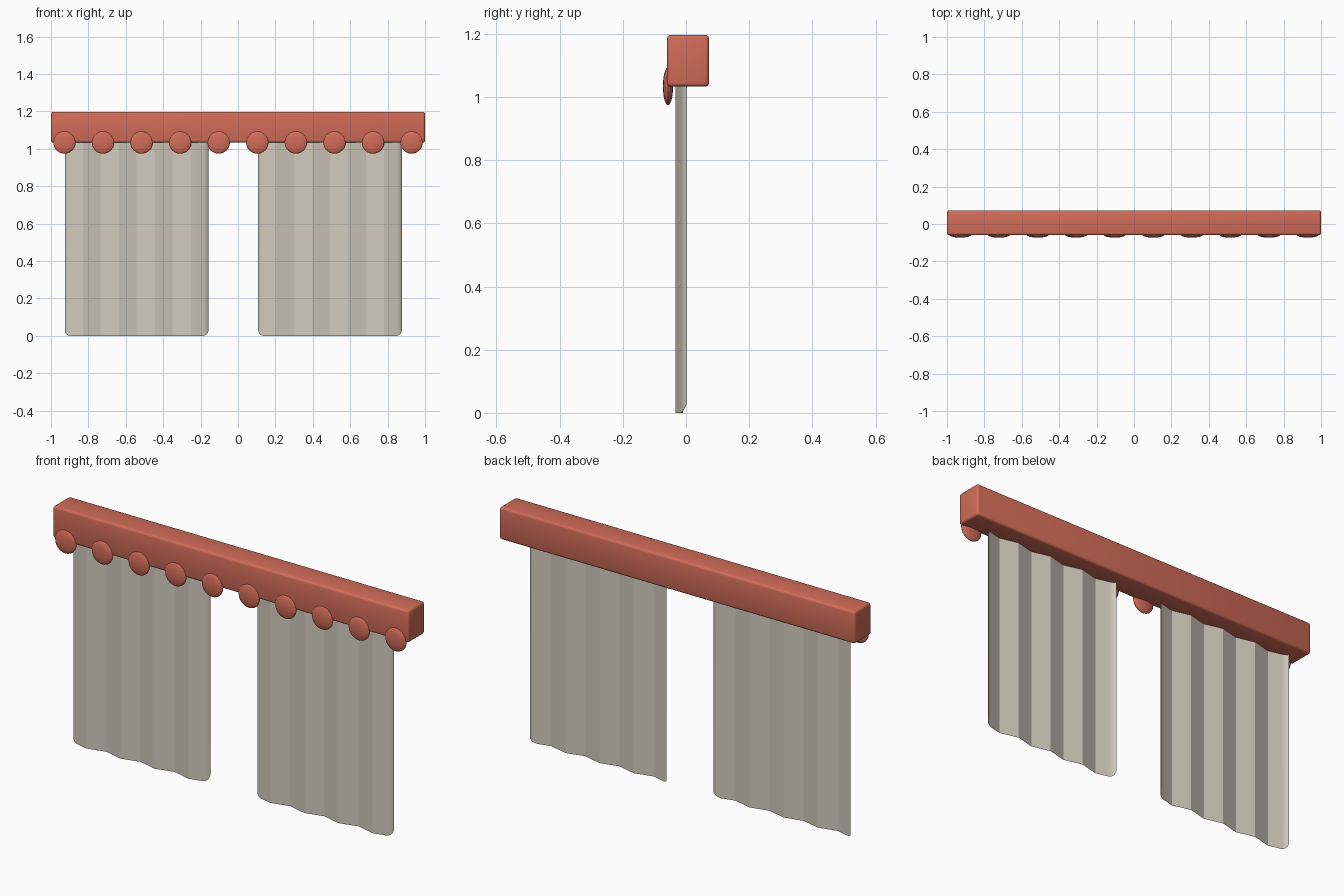
import bpy, bmesh, math
from mathutils import Matrix

cube = bpy.data.objects.get("Cube")
if cube:
    bpy.data.objects.remove(cube, do_unlink=True)


def make_material(name, rgb):
    mat = bpy.data.materials.new(name)
    mat.use_nodes = True
    color = (*rgb, 1.0)
    mat.diffuse_color = color
    mat.node_tree.nodes["Principled BSDF"].inputs["Base Color"].default_value = color
    mat.roughness = 0.8
    return mat


RED = make_material("terracotta_red", (0.64, 0.15, 0.098))
LINEN = make_material("linen_beige", (0.64, 0.59, 0.51))


def add_object(name, bm, mat, smooth_angle=None):
    mesh = bpy.data.meshes.new(name)
    bm.to_mesh(mesh)
    bm.free()
    mesh.materials.append(mat)
    obj = bpy.data.objects.new(name, mesh)
    bpy.context.collection.objects.link(obj)
    if smooth_angle:
        bpy.ops.object.select_all(action="DESELECT")
        obj.select_set(True)
        bpy.context.view_layer.objects.active = obj
        bpy.ops.object.shade_smooth_by_angle(angle=math.radians(smooth_angle))
    return obj


# Pelmet box with softened edges
bm = bmesh.new()
bmesh.ops.create_cube(bm, size=1)
bmesh.ops.scale(bm, vec=(2, 0.133, 0.164), verts=bm.verts)
bmesh.ops.translate(bm, vec=(0, 0.0065, 1.115), verts=bm.verts)
bmesh.ops.bevel(bm, geom=bm.edges[:], offset=0.012, segments=3,
                profile=0.5, affect="EDGES")
add_object("pelmet", bm, RED, 40)

# Row of flattened beads along the lower front edge
BEADS = 10
for i in range(BEADS):
    x = -0.928 + i * 1.856 / (BEADS - 1)
    bm = bmesh.new()
    bmesh.ops.create_uvsphere(bm, u_segments=16, v_segments=12, radius=1)
    bmesh.ops.transform(bm, verts=bm.verts, matrix=Matrix.Translation((x, -0.057, 1.034))
                        @ Matrix.Diagonal((0.06, 0.016, 0.06, 1)))
    add_object(f"bead_{i + 1}", bm, RED)

# Pleated curtains: zigzag sheet, ends curled back, lower corners rounded
WIDTH, FOLDS, TOP = 0.768, 8, 1.05
CURL, CORNER = 0.03, 0.03


def curtain(name, left):
    bm = bmesh.new()
    step = WIDTH / FOLDS
    curl_steps = [CURL * (1 - math.cos(math.pi / 2 * k / 6)) for k in range(7)]
    xs = curl_steps + [k * step for k in range(1, FOLDS)]
    xs += [WIDTH - c for c in reversed(curl_steps)]
    rows = []
    for x in xs:
        phase = (x / step) % 2
        y = -0.009 - 0.024 * (1 - abs(phase - 1))
        inset = max(0, 1 - min(x, WIDTH - x) / CURL)
        arc = 1 - math.sqrt(1 - inset ** 2)
        y += 0.012 * arc
        z = CORNER * arc
        rows.append((bm.verts.new((left + x, y, z)), bm.verts.new((left + x, y, TOP))))
    for (a, b), (c, d) in zip(rows, rows[1:]):
        bm.faces.new((a, c, d, b))
    add_object(name, bm, LINEN, 25)


curtain("right_curtain", -0.926)
curtain("left_curtain", 0.108)
